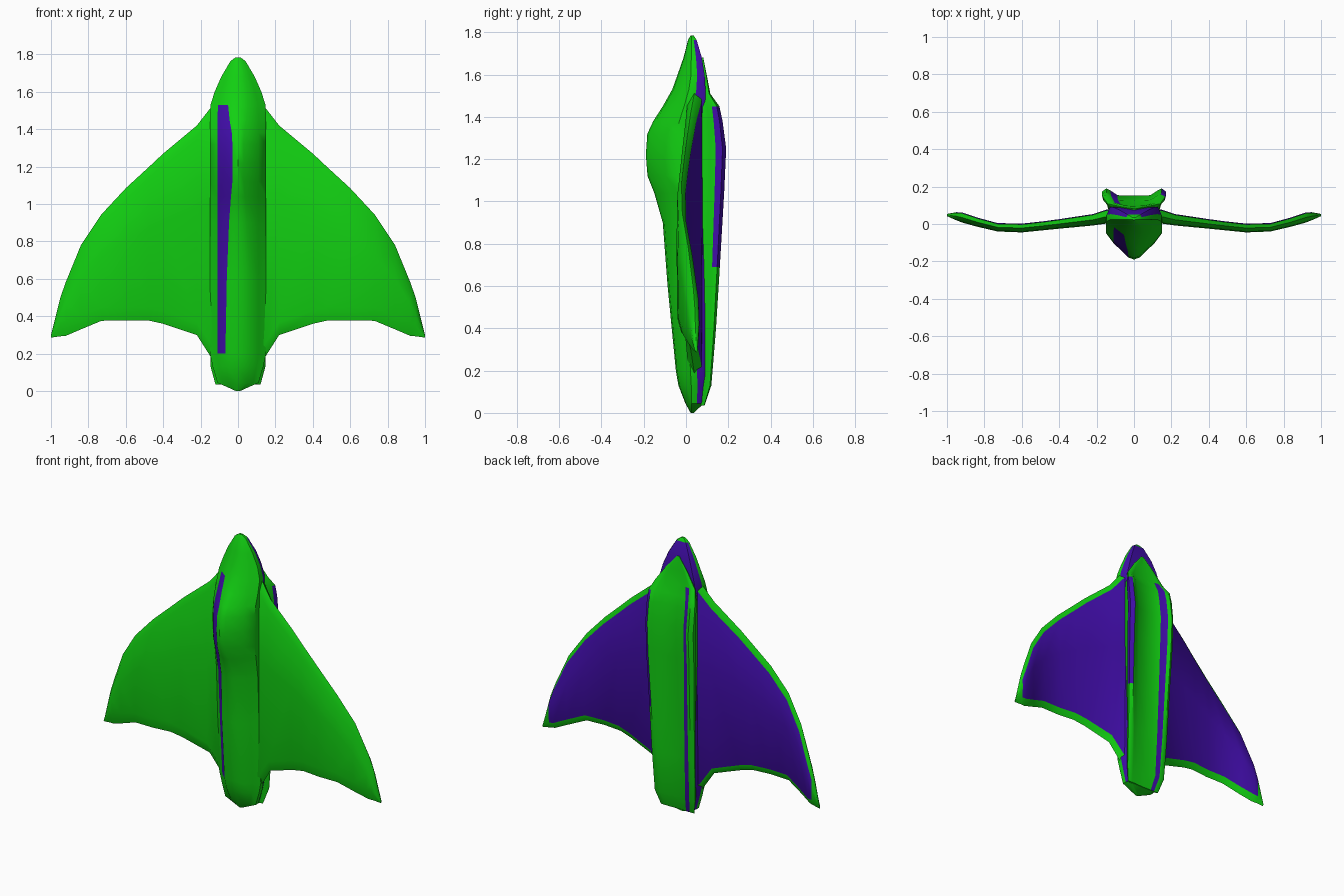
import bpy, bmesh, math

def colour(name, rgb):
    m = bpy.data.materials.new(name)
    m.diffuse_color = (*rgb, 1)
    return m

GREEN = colour("bright green", (0.006, 0.63, 0.006))
PURPLE = colour("deep purple", (0.052, 0.004, 0.39))

def loft(name, rings, is_purple, angle=40):
    """Skin closed rings of points; is_purple(segment, ring, centre) picks the colour."""
    bm = bmesh.new()
    vs = [[bm.verts.new(p) for p in r] for r in rings]
    n = len(rings[0])
    for i in range(len(vs) - 1):
        for j in range(n):
            k = (j + 1) % n
            f = bm.faces.new((vs[i][j], vs[i][k], vs[i + 1][k], vs[i + 1][j]))
            f.material_index = int(is_purple(j, i, f.calc_center_median()))
    bm.faces.new(vs[0])
    bm.faces.new(vs[-1])
    bmesh.ops.remove_doubles(bm, verts=bm.verts, dist=1e-5)
    bmesh.ops.recalc_face_normals(bm, faces=bm.faces)
    me = bpy.data.meshes.new(name)
    bm.to_mesh(me)
    bm.free()
    me.materials.append(GREEN)
    me.materials.append(PURPLE)
    ob = bpy.data.objects.new(name, me)
    bpy.context.collection.objects.link(ob)
    bpy.ops.object.select_all(action='DESELECT')
    ob.select_set(True)
    bpy.context.view_layer.objects.active = ob
    bpy.ops.object.shade_smooth_by_angle(angle=math.radians(angle))
    return ob

# Fuselage: z, half width, front y, back y, keel half width
hull = [
    (1.785, 0.012, 0.022, 0.036, 0.4), (1.765, 0.04, 0.010, 0.05, 0.4),
    (1.68, 0.09, -0.012, 0.075, 0.4), (1.60, 0.125, -0.04, 0.088, 0.38),
    (1.53, 0.147, -0.065, 0.092, 0.36), (1.45, 0.15, -0.11, 0.092, 0.3),
    (1.38, 0.15, -0.155, 0.092, 0.22), (1.32, 0.15, -0.183, 0.092, 0.2),
    (1.22, 0.15, -0.19, 0.092, 0.2), (1.12, 0.15, -0.182, 0.092, 0.2),
    (1.04, 0.15, -0.15, 0.092, 0.25), (0.90, 0.15, -0.11, 0.092, 0.32),
    (0.60, 0.15, -0.087, 0.092, 0.4), (0.20, 0.15, -0.048, 0.09, 0.45),
    (0.13, 0.135, -0.036, 0.09, 0.45), (0.045, 0.11, -0.003, 0.085, 0.45),
    (0.0, 0.01, 0.022, 0.036, 0.4)]
rings = []
for z, w, yf, yb, a in hull:
    s = min(0.025, yf + (yb - yf) * 0.5)
    e = s + (yb - s) * 0.45
    half = [(a, yf + 0.08 * (s - yf)), (0.73, yf + 0.62 * (s - yf)), (1, s), (1, e), (0.86, yb)]
    pts = [(0, yf)] + half + [(-x, y) for x, y in reversed(half)]
    rings.append([(x * w, y, z) for x, y in pts])

def hull_purple(j, i, c):
    back = j in (4, 5, 6) and 1 <= i < 15
    stripe = j == 9 and 0.2 < c.z < 1.53          # single stripe on the left of the keel
    return back or stripe
loft("fuselage", rings, hull_purple)

# Back hump with twin ridges: z, width scale, ridge height y, ridge depth
hump = [
    (1.68, 0.05, 0.082, 0.0), (1.60, 0.45, 0.098, 0.0), (1.51, 0.82, 0.115, 0.008),
    (1.45, 0.97, 0.158, 0.03), (1.38, 1, 0.173, 0.035), (1.25, 1, 0.19, 0.036),
    (1.05, 1, 0.181, 0.034), (0.69, 0.94, 0.160, 0.022), (0.40, 0.9, 0.142, 0.014),
    (0.13, 0.85, 0.12, 0.004), (0.035, 0.7, 0.088, 0.0)]
rings = []
for z, s, h, d in hump:
    t = h - 0.075
    half = [(0.135, 0.07), (0.145, 0.075 + t * 0.3), (0.166, 0.075 + t * 0.57),
            (0.172, 0.075 + t * 0.85), (0.148, h), (0.125, h - d * 0.3), (0.088, h - d)]
    pts = half + [(0, h - d - 0.003)] + [(-x, y) for x, y in reversed(half)]
    rings.append([(x * s, y, z) for x, y in pts])

def hump_purple(j, i, c):
    outer = j in (2, 3) and 0.69 < c.z < 1.46     # outer side of right ridge
    inner = j == 8 and c.z < 1.52                 # inner side of left ridge
    return outer or inner
loft("back_hump", rings, hump_purple)

# Wings: x, leading z, trailing z, front y, back y
wing = [
    (0.10, 1.56, 0.14, 0.01, 0.083), (0.15, 1.51, 0.19, 0.002, 0.076),
    (0.22, 1.42, 0.30, -0.008, 0.053), (0.40, 1.27, 0.36, -0.025, 0.026),
    (0.48, 1.195, 0.378, -0.033, 0.015), (0.60, 1.085, 0.378, -0.045, 0.002),
    (0.73, 0.945, 0.376, -0.04, 0.005), (0.84, 0.78, 0.33, -0.014, 0.035),
    (0.92, 0.585, 0.296, 0.008, 0.062), (0.95, 0.50, 0.293, 0.02, 0.063),
    (1.0, 0.30, 0.286, 0.042, 0.054)]
rings = []
for x, zl, zt, yf, yb in wing:
    c, ym = zl - zt, (yf + yb) / 2
    r = min(0.04, c * 0.2)
    b = min(0.07, c * 0.3)
    rings.append([(x, yb - 0.004, zl - r), (x, yb, zl - 0.4 * c), (x, yb - 0.004, zt + r),
                  (x, ym, zt), (x, yf + 0.004, zt + b), (x, yf, zl - 0.4 * c),
                  (x, yf + 0.004, zl - b * 0.8), (x, ym, zl)])
ob = loft("wings", rings, lambda j, i, c: j in (0, 1) and i < 9, 50)
ob.modifiers.new("mirror", 'MIRROR').use_axis[0] = True
